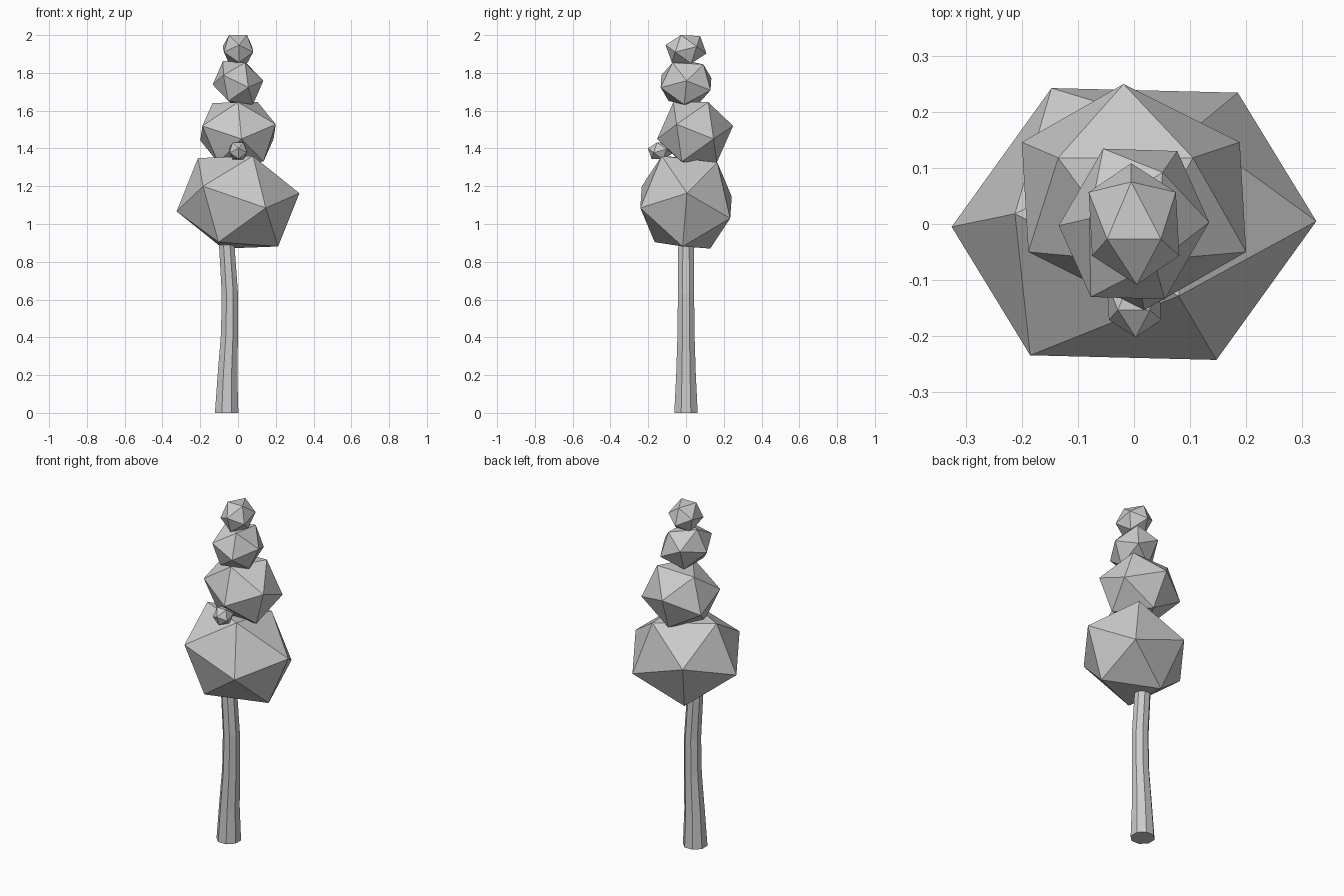
import bpy, bmesh, math
from mathutils import Matrix, Vector

if "Cube" in bpy.data.objects:
    bpy.data.objects.remove(bpy.data.objects["Cube"])


def columns(a, b, c):
    return Matrix((a, b, c)).transposed()


def foliage(name, center, a, b, c):
    """Icosahedron stretched so that one face has corners a, b, c (relative to center)."""
    h, r = 1 / math.sqrt(5), 2 / math.sqrt(5)
    t = math.radians(72)
    source = columns((0, 0, 1), (r, 0, h), (r * math.cos(t), r * math.sin(t), h))
    shape = columns(a, b, c) @ source.inverted()
    bm = bmesh.new()
    bmesh.ops.create_icosphere(bm, subdivisions=1, radius=1)
    for v in bm.verts:
        v.co = shape @ v.co
    bmesh.ops.recalc_face_normals(bm, faces=bm.faces)
    finish(name, bm, center)


def finish(name, bm, location=(0, 0, 0)):
    mesh = bpy.data.meshes.new(name)
    bm.to_mesh(mesh)
    bm.free()
    obj = bpy.data.objects.new(name, mesh)
    obj.location = location
    bpy.context.collection.objects.link(obj)


# Trunk: eight-sided, gently bent and tapered (x centre, z, radius)
rings = [(-.06, 0, .062), (-.056, .2, .052), (-.045, .42, .045),
         (-.043, .63, .043), (-.059, .88, .041), (-.06, .98, .038)]
sides = 8
bm = bmesh.new()
loops = []
for x, z, r in rings:
    angles = [math.tau * (i + .5) / sides for i in range(sides)]
    k = r / math.cos(math.pi / sides)
    loops.append([bm.verts.new((x + k * math.cos(t), k * math.sin(t), z)) for t in angles])
for low, high in zip(loops, loops[1:]):
    for i in range(sides):
        j = (i + 1) % sides
        bm.faces.new((low[i], low[j], high[j], high[i]))
bm.faces.new(loops[0][::-1])
bm.faces.new(loops[-1])
finish("trunk", bm)

# Foliage clumps, from bottom to top
foliage("foliage_bottom", (0, 0, 1.115),
        (.325, .005, .048), (.185, .234, -.085), (.103, .166, .211))
foliage("foliage_middle", (0, .048, 1.485),
        (.105, .07, .16), (-.135, .07, .155), (0, -.115, .16))
foliage("foliage_upper", (0, 0, 1.748),
        (.134, .003, .01), (.077, .13, -.04), (.051, .092, .097))
tip = [Vector(p) for p in ((.048, -.027, .075), (-.048, -.027, .075), (-.005, .075, .07))]
foliage("foliage_tip", (0, 0, 1.925), *tip)

# Small side clump, a reduced copy of the tip
foliage("foliage_bud", (0, -.137, 1.387), *[p * .6 for p in tip])
